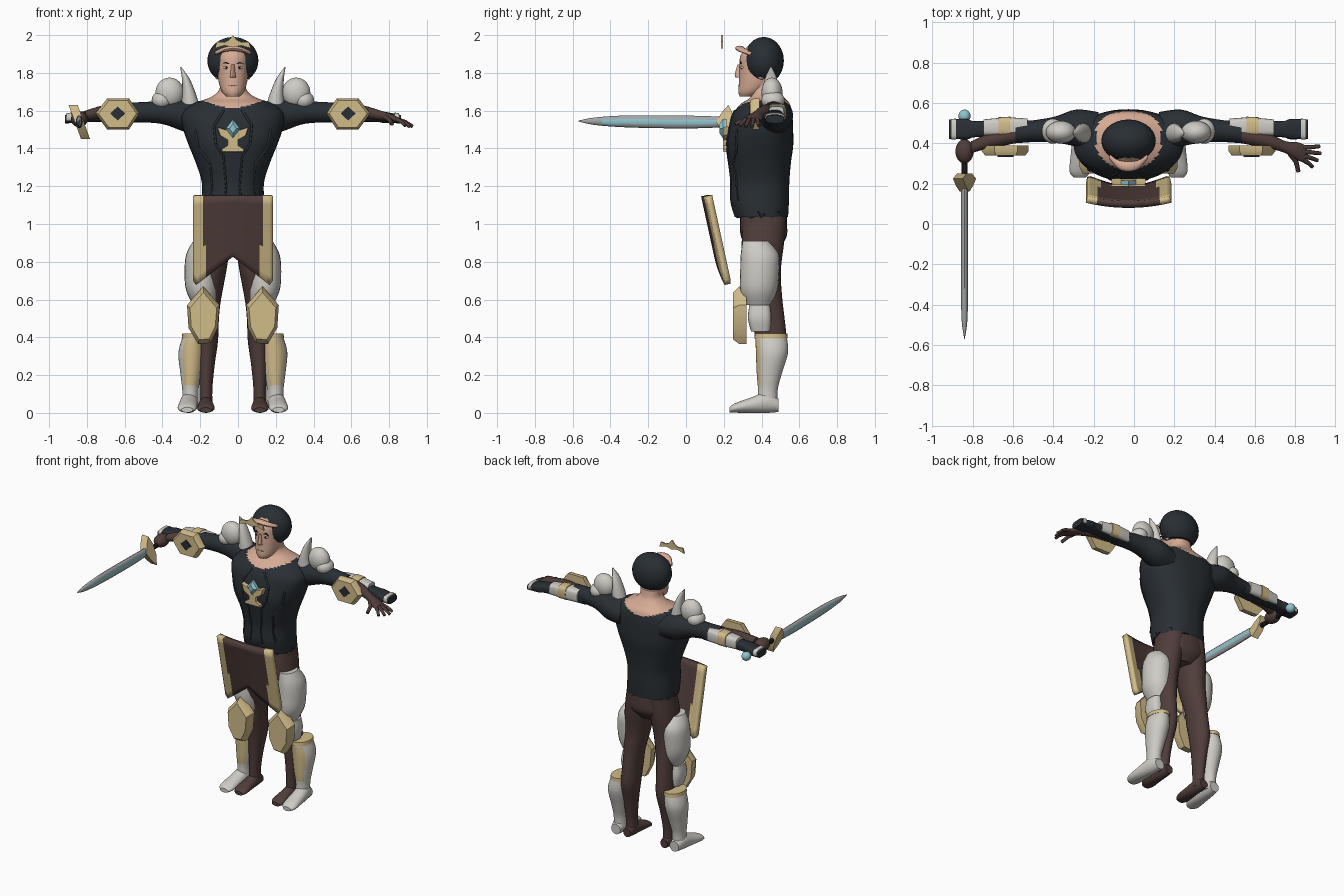
import bpy, bmesh, math
from mathutils import Vector
from mathutils.bvhtree import BVHTree

X0 = -0.027  # the body's centre line
COL = {"navy": (.022, .028, .034), "brown": (.08, .047, .042), "white": (.62, .60, .56),
       "gold": (.64, .50, .25), "skin": (.68, .41, .30), "cyan": (.28, .56, .62),
       "steel": (.36, .38, .39), "black": (.008, .008, .01)}
M = {}
for k, c in COL.items():
    M[k] = bpy.data.materials.new(k)
    M[k].diffuse_color = (*c, 1)


def finish(name, bm, *mats):
    bmesh.ops.recalc_face_normals(bm, faces=bm.faces)
    me = bpy.data.meshes.new(name)
    bm.to_mesh(me)
    bm.free()
    for m in mats:
        me.materials.append(M[m])
    ob = bpy.data.objects.new(name, me)
    bpy.context.collection.objects.link(ob)
    return ob


def paint(ob, rule, index=1):
    for p in ob.data.polygons:
        if rule(p.center, p.normal):
            p.material_index = index


def loft(name, secs, mats, axis="z", s=1, n=24, steps=4, p=2, hem=0):
    """Smooth skin through elliptical sections (x, y, z, radius a, radius b)."""
    rows = []
    for i in range(len(secs) - 1):
        q = [secs[max(i - 1, 0)], secs[i], secs[i + 1], secs[min(i + 2, len(secs) - 1)]]
        for k in range(steps + (i == len(secs) - 2)):
            t = k / steps
            rows.append([.5 * (2 * b + (c - a) * t + (2 * a - 5 * b + 4 * c - d) * t * t
                               + (3 * b - a - 3 * c + d) * t ** 3) for a, b, c, d in zip(*q)])
    bm = bmesh.new()
    rings = []
    for j, (x, y, z, a, b) in enumerate(rows):
        ring = []
        for k in range(n):
            an = 2 * math.pi * k / n
            u, v = math.cos(an), math.sin(an)
            u = max(a, .001) * math.copysign(abs(u) ** (2 / p), u)
            v = max(b, .001) * math.copysign(abs(v) ** (2 / p), v)
            co = {"z": (x + u, y + v, z), "x": (x, y + u, z + v), "y": (x + u, y, z + v)}[axis]
            drop = hem * (k % 3) if j == 0 else 0
            ring.append(bm.verts.new((co[0] * s, co[1], co[2] + drop)))
        rings.append(ring)
    for r, w in zip(rings, rings[1:]):
        for k in range(n):
            bm.faces.new((r[k], r[(k + 1) % n], w[(k + 1) % n], w[k]))
    bm.faces.new(rings[0])
    bm.faces.new(rings[-1])
    return finish(name, bm, *(mats if isinstance(mats, tuple) else (mats,)))


def ball(name, c, r, mat):
    bm = bmesh.new()
    bmesh.ops.create_uvsphere(bm, u_segments=28, v_segments=18, radius=1)
    for v in bm.verts:
        v.co = Vector(c) + Vector([a * b for a, b in zip(v.co, r)])
    return finish(name, bm, mat)


def plate(name, outline, y0, y1, mat, s=1, inset=1.0):
    """Outline in x,z extruded from back y1 to front y0; front may be inset as a chamfer."""
    bm = bmesh.new()
    n = len(outline)
    cx, cz = sum(p[0] for p in outline) / n, sum(p[1] for p in outline) / n
    mid = y0 + (y1 - y0) * .45
    rings = [[bm.verts.new((s * (cx + (x - cx) * f), y, cz + (z - cz) * f)) for x, z in outline]
             for y, f in ((y1, 1), (mid, 1), (y0, inset))]
    for r, w in zip(rings, rings[1:]):
        for k in range(n):
            bm.faces.new((r[k], r[(k + 1) % n], w[(k + 1) % n], w[k]))
    bm.faces.new(rings[0])
    bm.faces.new(rings[-1])
    return finish(name, bm, mat)


def tube(name, pts, r, mat):
    cu = bpy.data.curves.new(name, "CURVE")
    cu.dimensions, cu.bevel_depth, cu.bevel_resolution, cu.use_fill_caps = "3D", r, 2, True
    sp = cu.splines.new("POLY")
    sp.points.add(len(pts) - 1)
    for i, co in enumerate(pts):
        sp.points[i].co = (*co, 1)
        sp.points[i].radius = 1 - .35 * i / len(pts)
    cu.materials.append(M[mat])
    ob = bpy.data.objects.new(name, cu)
    bpy.context.collection.objects.link(ob)


# torso: tunic with a bare neckline
torso = loft("tunic", [(0, .40, 1.03, .168, .14), (0, .39, 1.12, .166, .155), (0, .392, 1.22, .165, .155),
             (0, .39, 1.32, .195, .165), (0, .39, 1.42, .235, .178), (0, .395, 1.5, .262, .172),
             (0, .405, 1.58, .27, .158), (0, .42, 1.635, .215, .13), (0, .43, 1.67, .12, .09),
             (0, .42, 1.71, .073, .072), (0, .41, 1.76, .07, .07)],
             ("navy", "skin"), n=48, steps=7, p=2.3, hem=.02)
paint(torso, lambda c, n: c.z > 1.605 + .3 * abs(c.x) and abs(c.x) < .16)
tree = BVHTree.FromPolygons([v.co for v in torso.data.vertices], [p.vertices[:] for p in torso.data.polygons])


def on_chest(x, z):
    hit = tree.ray_cast(Vector((x, -1, z)), Vector((0, 1, 0)))[0]
    return hit if hit else Vector((x, .4, z))


# head, face and cap
loft("head", [(0, .325, 1.675, .035, .04), (0, .345, 1.70, .058, .068), (0, .37, 1.75, .075, .09),
              (0, .38, 1.82, .083, .097), (0, .385, 1.89, .085, .097), (0, .40, 1.94, .065, .075)], "skin", n=32)
loft("nose", [(0, .287, 1.775, .017, .022), (0, .282, 1.79, .014, .024), (0, .285, 1.845, .008, .012)], "skin", n=12)
plate("mouth", [(-.026, 1.732), (0, 1.736), (.026, 1.732), (0, 1.728)], .279, .288, "brown")
cap = ball("cap", (0, .412, 1.865), (.135, .106, .125), "navy")
bm = bmesh.new()
bm.from_mesh(cap.data)
bmesh.ops.delete(bm, geom=[f for f in bm.faces if f.calc_center_median().z < 1.775], context="FACES")
bmesh.ops.holes_fill(bm, edges=bm.edges)
bm.to_mesh(cap.data)
bm.free()
loft("brow_band", [(-.095, .335, 1.905, .012, .01), (-.05, .295, 1.922, .022, .013), (0, .285, 1.93, .025, .014),
                   (.05, .295, 1.922, .022, .013), (.095, .335, 1.905, .012, .01)], "skin", "x", n=12)
plate("tiara", [(-.095, 1.93), (-.085, 1.965), (-.045, 1.962), (-.02, 1.975), (0, 2.0), (.02, 1.975),
                (.045, 1.962), (.085, 1.965), (.095, 1.93), (.045, 1.945), (0, 1.935), (-.045, 1.945)],
      .186, .196, "gold")

# chest emblem and gem
plate("emblem", [(-.085, 1.515), (-.04, 1.50), (.04, 1.50), (.085, 1.515), (.07, 1.47), (.028, 1.445), (.028, 1.415),
                 (.06, 1.395), (.06, 1.38), (-.06, 1.38), (-.06, 1.395), (-.028, 1.415), (-.028, 1.445),
                 (-.07, 1.47)], .195, .225, "gold", inset=.95)
plate("chest_gem", [(0, 1.555), (.038, 1.505), (0, 1.455), (-.038, 1.505)], .178, .215, "cyan", inset=.5)

# hanging front panel, brown with gold borders
bm = bmesh.new()
cols, rows = 24, 10
grid = []
for i in range(cols + 1):
    u = -1 + 2 * i / cols
    bottom = .83 - .15 * min(abs(u) / .92, 1) + max(0, abs(u) - .92) * .3
    grid.append([bm.verts.new((.208 * u, .107 + .10 * (1.15 - z) / .46 + .025 * u * u - .01, z))
                 for z in (1.15 + (bottom - 1.15) * j / rows for j in range(rows + 1))])
for a, b in zip(grid, grid[1:]):
    for j in range(rows):
        bm.faces.new((a[j], b[j], b[j + 1], a[j + 1]))
panel = finish("front_panel", bm, "brown", "gold")
paint(panel, lambda c, n: abs(c.x) > .208 * (.74 - .10 * max(0, .95 - c.z) / .25))
panel.modifiers.new("thick", "SOLIDIFY").thickness = .035
panel.modifiers["thick"].offset = 0

# hips
loft("hips", [(0, .41, .87, .06, .08), (0, .412, .93, .15, .12), (0, .41, 1.0, .165, .125), (0, .41, 1.09, .155, .12)],
     "brown", p=2.4)

for s, side in ((1, "left_"), (-1, "right_")):
    # legs and bare inner feet
    loft(side + "leg", [(.08, .415, 1.04, .08, .115), (.098, .407, .9, .085, .112), (.113, .402, .75, .078, .1),
         (.125, .425, .6, .062, .085), (.13, .435, .5, .056, .087), (.135, .45, .38, .056, .08),
         (.14, .44, .25, .043, .058), (.143, .43, .12, .034, .045), (.143, .43, .03, .036, .045)], "brown", s=s)
    loft(side + "foot", [(.143, .485, .035, .028, .03), (.143, .43, .045, .036, .045), (.143, .35, .035, .042, .035),
         (.143, .28, .024, .046, .023), (.143, .25, .015, .03, .013)], "brown", "y", s)
    # thigh armour, knee plates
    loft(side + "thigh_guard", [(.15, .385, .57, .06, .07), (.165, .385, .65, .083, .098), (.168, .39, .75, .088, .103),
         (.165, .39, .84, .082, .1), (.155, .37, .91, .055, .07)], "white", s=s)
    loft(side + "knee_joint", [(.175, .395, .43, .04, .05), (.18, .39, .5, .05, .062), (.175, .39, .57, .045, .055)],
         "white", s=s, p=3)
    plate(side + "knee_plate", [(.157, .67), (.243, .57), (.235, .45), (.185, .365), (.12, .37), (.08, .45), (.07, .57)],
          .25, .32, "gold", s, .82)
    # outer boots with gold shin and rim
    boot = loft(side + "boot", [(.225, .43, .03, .045, .055), (.225, .433, .12, .043, .052), (.222, .44, .2, .055, .065),
                (.218, .455, .32, .07, .085), (.205, .45, .41, .058, .082)], ("white", "gold"), s=s, n=32, steps=6)
    paint(boot, lambda c, n: n.y < -.6 and .14 < c.z < .385)
    loft(side + "boot_rim", [(.205, .45, .395, .066, .088), (.204, .45, .42, .064, .086)], "gold", s=s)
    loft(side + "boot_foot", [(.225, .49, .04, .035, .035), (.23, .43, .055, .046, .055), (.237, .34, .04, .05, .04),
         (.242, .26, .026, .05, .025), (.242, .23, .016, .03, .014)], "white", "y", s)
    # sleeve, forearm
    loft(side + "sleeve", [(.15, .445, 1.555, .11, .09), (.26, .475, 1.575, .092, .085), (.36, .468, 1.59, .066, .064),
         (.45, .462, 1.592, .055, .055), (.56, .452, 1.59, .052, .052)], "navy", "x", s)
    arm = [(.5, .455, 1.59, .042, .042), (.6, .435, 1.592, .043, .043), (.7, .41, 1.59, .036, .034),
           (.78, .38, 1.575, .03, .026), (.84, .36, 1.56, .045, .022), (.88, .345, 1.548, .042, .014)]
    loft(side + "forearm", arm if s > 0 else arm[:4], "brown", "x", s)
    # rear bracer and gauntlet
    loft(side + "gauntlet", [(.46, .468, 1.58, .045, .04), (.6, .472, 1.578, .044, .036), (.76, .47, 1.57, .04, .03),
         (.8, .47, 1.565, .05, .03), (.89, .47, 1.555, .048, .022)], "navy", "x", s, p=3)
    loft(side + "bracer", [(.5, .478, 1.59, .044, .044), (.6, .482, 1.59, .046, .044), (.72, .478, 1.584, .04, .038)],
         "white", "x", s, p=3.5)
    loft(side + "bracer_band", [(.585, .483, 1.592, .049, .047), (.645, .482, 1.59, .047, .046)], "gold", "x", s, p=3.5)
    loft(side + "cuff", [(.855, .47, 1.564, .052, .026), (.88, .47, 1.562, .051, .025)], "white", "x", s, p=3)
    # elbow shield with dark diamond
    plate(side + "elbow_plate", [(.495, 1.585), (.55, 1.665), (.665, 1.665), (.728, 1.585), (.665, 1.50), (.55, 1.50)],
          .34, .388, "gold", s, .86)
    plate(side + "elbow_diamond", [(.57, 1.585), (.61, 1.622), (.65, 1.585), (.61, 1.548)], .333, .341, "navy", s)
    # shoulder armour with upright fin
    ball(side + "pauldron", (.335 * s, .455, 1.695), (.075, .056, .08), "white")
    ball(side + "pauldron_lower", (.375 * s, .46, 1.655), (.055, .062, .05), "white")
    loft(side + "shoulder_fin", [(.225, .45, 1.62, .05, .05), (.232, .45, 1.69, .036, .046), (.25, .45, 1.77, .02, .032),
         (.276, .45, 1.83, .003, .005)], "white", s=s, n=16)
    # eyes and brows
    ball(side + "eye", (.034 * s, .302, 1.828), (.017, .012, .009), "white")
    ball(side + "pupil", (.034 * s, .293, 1.828), (.007, .005, .007), "black")
    plate(side + "eyebrow", [(.012, 1.845), (.05, 1.852), (.058, 1.846), (.035, 1.859)], .286, .295, "black", s)
    ball(side + "ear", (.084 * s, .40, 1.80), (.012, .025, .035), "skin")
    # raised tunic seams
    for k, line in enumerate(([(.05, 1.6), (.1, 1.52), (.09, 1.42), (.05, 1.36), (.035, 1.2), (.05, 1.08)],
                              [(.2, 1.5), (.18, 1.4), (.12, 1.32), (.11, 1.2), (.13, 1.1)])):
        dense = [Vector(a).lerp(Vector(b), t / 4) for a, b in zip(line, line[1:]) for t in range(4)]
        tube(side + "seam_%d" % k, [on_chest(q.x * s, q.y) for q in dense], .007, "navy")

# open left hand fingers
for k, (x, y, z) in enumerate(((.947, .385, 1.52), (.952, .35, 1.515), (.937, .315, 1.515), (.912, .283, 1.52))):
    tube("finger_%d" % k, [(.865, .378 - .02 * k, 1.555), ((.865 + x) / 2 + .005, (.378 - .02 * k + y) / 2, 1.54),
                           (x, y, z)], .012, "brown")
tube("thumb", [(.80, .35, 1.57), (.83, .31, 1.55), (.842, .26, 1.53)], .014, "brown")

# sword in the right fist
SX, SZ = -.813, 1.54
ball("fist", (SX, .36, SZ + .015), (.045, .06, .042), "brown")
loft("sword_grip", [(SX, .2, SZ, .014, .016), (SX, .52, SZ, .014, .016)], "black", "y", n=12)
ball("pommel", (SX, .535, SZ), (.03, .032, .03), "cyan")
blade = loft("blade", [(SX, .2, SZ, .016, .028), (SX, .0, SZ, .018, .034), (SX, -.3, SZ + .003, .018, .032),
             (SX, -.48, SZ + .004, .014, .02), (SX, -.57, SZ + .005, .001, .002)], ("steel", "cyan"), "y", n=16)
paint(blade, lambda c, n: abs(c.z - SZ - .002) < .014 and c.y > -.46)
bm = bmesh.new()
ring = [(.16, 0), (.19, .055), (.225, .097), (.25, .04), (.25, -.04), (.225, -.097), (.19, -.055)]
tilt = math.radians(20)
ends = [[bm.verts.new((SX + dx - math.sin(tilt) * z, y, SZ + z * math.cos(tilt))) for y, z in ring] for dx in (-.024, .024)]
for k in range(7):
    bm.faces.new((ends[0][k], ends[0][(k + 1) % 7], ends[1][(k + 1) % 7], ends[1][k]))
bm.faces.new(ends[0])
bm.faces.new(ends[1])
finish("sword_guard", bm, "gold")

# shift onto the centre line, smooth with sharp edges kept
for ob in bpy.data.objects:
    ob.location.x += X0
    ob.select_set(ob.type == "MESH")
bpy.context.view_layer.objects.active = torso
bpy.ops.object.shade_smooth_by_angle(angle=math.radians(38))
